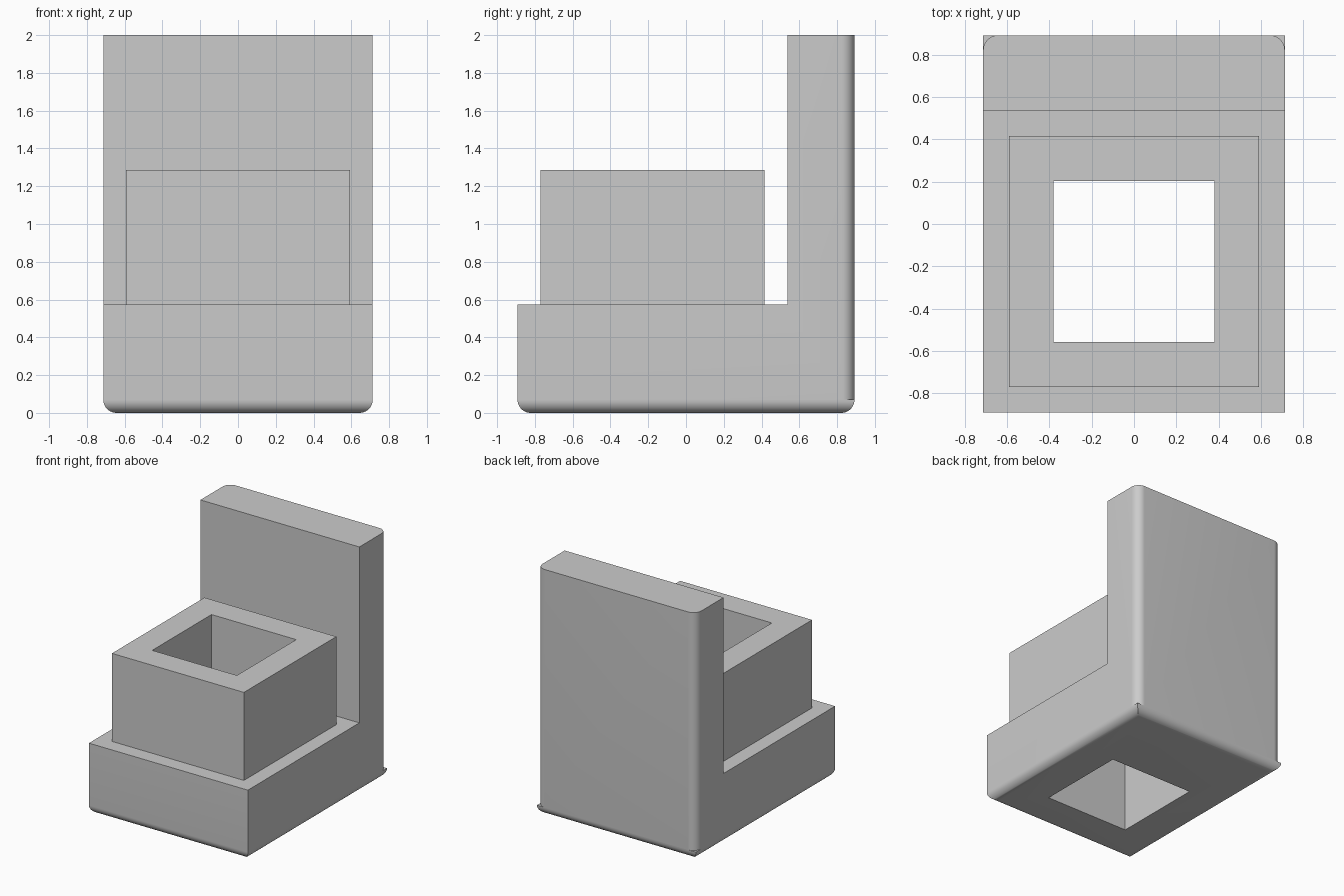
import bpy, bmesh
from math import sin, cos, pi, radians

default = bpy.data.objects.get("Cube")
if default:
    bpy.data.objects.remove(default, do_unlink=True)

# Overall sizes
HALF_W, HALF_D, FILLET = 0.713, 0.892, 0.07
BASE_TOP, WALL_FRONT, HEIGHT = 0.573, 0.537, 2.0

grey = bpy.data.materials.new("plain_grey")
grey.use_nodes = True
grey.diffuse_color = (0.6, 0.6, 0.6, 1)
grey.node_tree.nodes["Principled BSDF"].inputs["Base Color"].default_value = (0.6, 0.6, 0.6, 1)


def prism(name, points, direction, bevel_test=None):
    """Extrude a closed outline along a direction, optionally rounding chosen edges."""
    bm = bmesh.new()
    face = bm.faces.new([bm.verts.new(p) for p in points])
    side = bmesh.ops.extrude_face_region(bm, geom=[face])["geom"]
    moved = [g for g in side if isinstance(g, bmesh.types.BMVert)]
    bmesh.ops.translate(bm, verts=moved, vec=direction)
    bmesh.ops.recalc_face_normals(bm, faces=bm.faces)
    if bevel_test:
        edges = [e for e in bm.edges if all(bevel_test(v.co) for v in e.verts)]
        bmesh.ops.bevel(bm, geom=edges, offset=FILLET, segments=10,
                        profile=0.5, affect="EDGES")
    mesh = bpy.data.meshes.new(name)
    bm.to_mesh(mesh)
    bm.free()
    mesh.materials.append(grey)
    obj = bpy.data.objects.new(name, mesh)
    bpy.context.scene.collection.objects.link(obj)
    return obj


def box(name, half_x, y0, y1, z0, z1):
    corners = [(-half_x, y0, z0), (half_x, y0, z0), (half_x, y1, z0), (-half_x, y1, z0)]
    return prism(name, corners, (0, 0, z1 - z0))


def combine(target, tool, operation):
    mod = target.modifiers.new(operation.lower(), "BOOLEAN")
    mod.operation, mod.solver, mod.object = operation, "EXACT", tool
    bpy.context.view_layer.objects.active = target
    bpy.ops.object.modifier_apply(modifier=mod.name)
    bpy.data.objects.remove(tool, do_unlink=True)


# L-shaped base and back wall, rounded around the underside
outline = [(-HALF_D, 0), (HALF_D, 0), (HALF_D, HEIGHT), (WALL_FRONT, HEIGHT),
           (WALL_FRONT, BASE_TOP), (-HALF_D, BASE_TOP)]
body = prism("base_and_back_wall", [(-HALF_W, y, z) for y, z in outline],
             (2 * HALF_W, 0, 0), lambda co: co.z < 0.001)

# Rounded rear uprights, stopping just above the foot
for side in (-1, 1):
    cx, cy = HALF_W - FILLET, HALF_D - FILLET
    arc = [(cx + FILLET * cos(i * pi / 20), cy + FILLET * sin(i * pi / 20)) for i in range(11)]
    arc += [(cx, HALF_D + 0.1), (HALF_W + 0.1, HALF_D + 0.1), (HALF_W + 0.1, cy)]
    cutter = prism("corner_cutter", [(side * x, y, FILLET) for x, y in arc], (0, 0, HEIGHT))
    combine(body, cutter, "DIFFERENCE")

# Raised block on the base
combine(body, box("raised_block", 0.592, -0.77, 0.415, 0.3, 1.287), "UNION")

# Square shaft through block and base
combine(body, box("shaft_cutter", 0.38, -0.557, 0.203, -0.5, 1.8), "DIFFERENCE")

# Smooth fillets, sharp corners
bpy.ops.object.select_all(action="DESELECT")
body.select_set(True)
bpy.context.view_layer.objects.active = body
bpy.ops.object.shade_smooth_by_angle(angle=radians(30))
